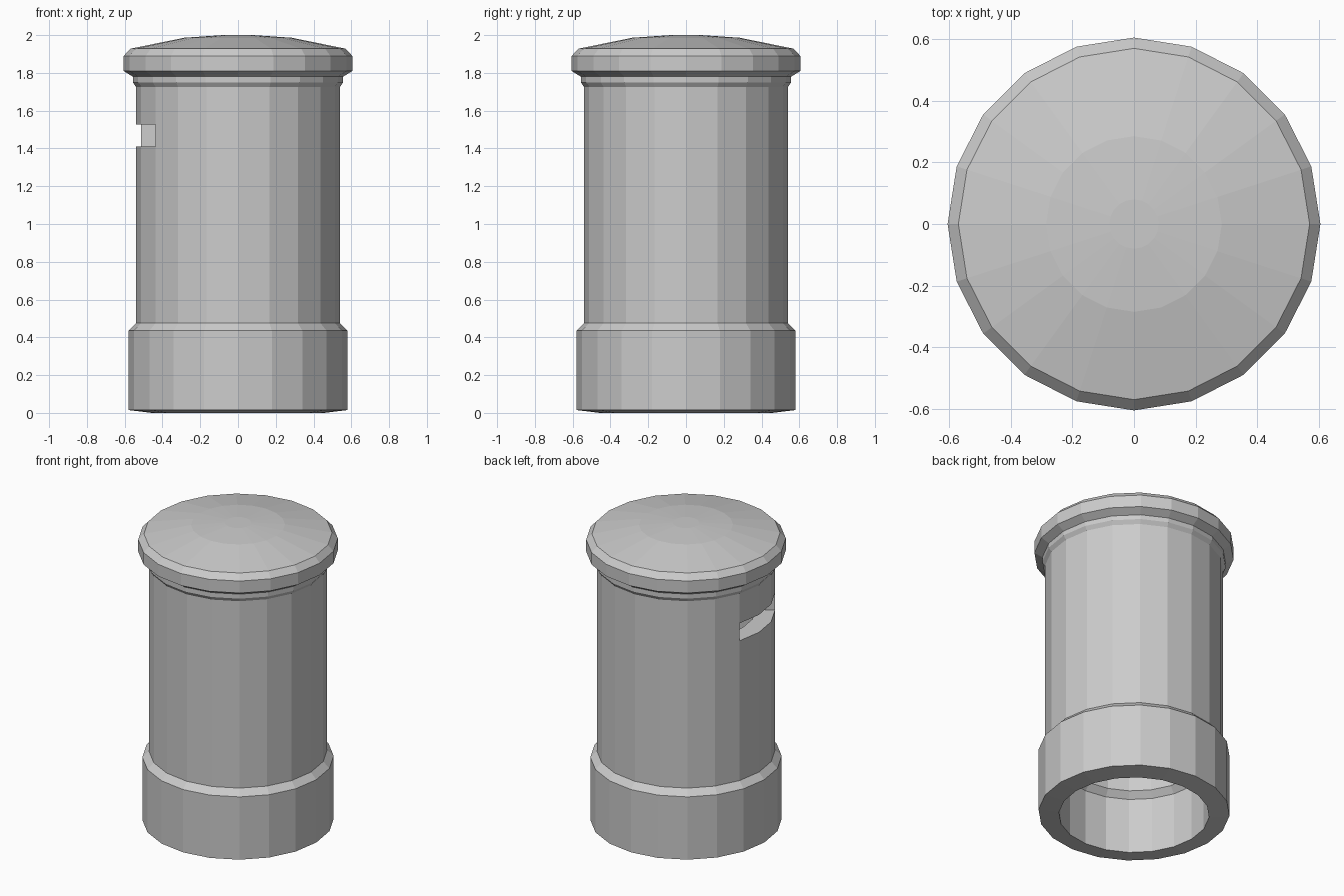
import bpy, bmesh
from math import sin, cos, pi

if "Cube" in bpy.data.objects:
    bpy.data.objects.remove(bpy.data.objects["Cube"])

SIDES = 20
SLOT_LOW, SLOT_HIGH = 1.41, 1.527
SLOT_FIRST, SLOT_LAST = 9, 12      # slot spans three facets on the left side

# wall profile (radius, height): underside of dome, down inside, up outside
inner = [(0.08, 1.88), (0.27, 1.868), (0.45, 1.825), (0.44, 1.77), (0.42, 1.74),
         (0.42, SLOT_HIGH), (0.42, SLOT_LOW), (0.42, 0.41), (0.456, 0.37), (0.456, 0.0)]
outer = [(0.58, 0.015), (0.58, 0.435), (0.54, 0.475), (0.54, SLOT_LOW), (0.54, SLOT_HIGH),
         (0.54, 1.725), (0.557, 1.75), (0.557, 1.78), (0.605, 1.81), (0.605, 1.89),
         (0.57, 1.928), (0.285, 1.986), (0.08, 2.0)]
profile = inner + outer
in_high, in_low = 5, 6
out_low, out_high = len(inner) + 3, len(inner) + 4

bm = bmesh.new()
rings = [[bm.verts.new((r * cos(2 * pi * k / SIDES), r * sin(2 * pi * k / SIDES), z))
          for k in range(SIDES)] for r, z in profile]

# lathed shell, leaving the slot facets open in both wall skins
for i in range(len(rings) - 1):
    for k in range(SIDES):
        if i in (in_high, out_low) and SLOT_FIRST <= k < SLOT_LAST:
            continue
        n = (k + 1) % SIDES
        bm.faces.new((rings[i][k], rings[i][n], rings[i + 1][n], rings[i + 1][k]))

# close the dome inside and outside
bm.faces.new(rings[0])
bm.faces.new(rings[-1])


# slot sill, head and end walls through the thickness
def slot_loop(low, high):
    span = list(range(SLOT_FIRST, SLOT_LAST + 1))
    return [rings[low][k] for k in span] + [rings[high][k] for k in reversed(span)]


a, b = slot_loop(out_low, out_high), slot_loop(in_low, in_high)
for j in range(len(a)):
    n = (j + 1) % len(a)
    bm.faces.new((a[j], a[n], b[n], b[j]))

bmesh.ops.recalc_face_normals(bm, faces=bm.faces)
mesh = bpy.data.meshes.new("pillar_box")
bm.to_mesh(mesh)
bm.free()
bpy.context.collection.objects.link(bpy.data.objects.new("pillar_box", mesh))
